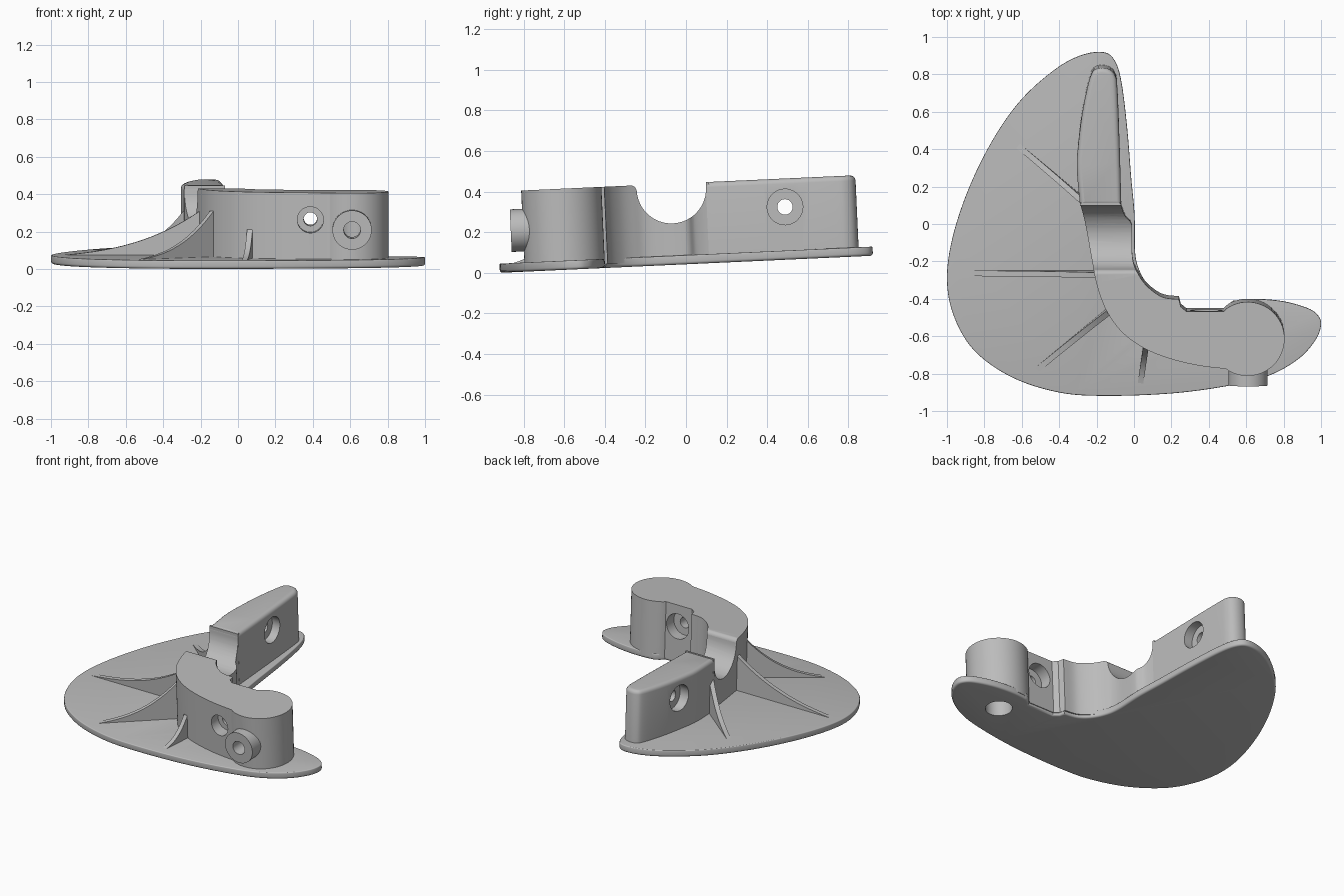
import bpy, bmesh, math
from mathutils import Matrix, Vector

if "Cube" in bpy.data.objects:
    bpy.data.objects.remove(bpy.data.objects["Cube"])

TILT = Matrix.Translation((0, 0, 0.042)) @ Matrix.Rotation(math.radians(2.62), 4, 'X')
TOP, PLATE = 0.40, 0.045
grey = bpy.data.materials.new("grey_plastic")
grey.diffuse_color = (0.5, 0.5, 0.5, 1)
grey.use_nodes = True
grey.node_tree.nodes["Principled BSDF"].inputs["Base Color"].default_value = grey.diffuse_color
parts = []


def spline(pts, closed=False, n=6):
    """Smooth curve through the points."""
    out, c = [], len(pts)
    for i in range(c if closed else c - 1):
        if closed:
            p = [Vector(pts[(i + k) % c]) for k in (-1, 0, 1, 2)]
        else:
            p = [Vector(pts[min(max(i + k, 0), c - 1)]) for k in (-1, 0, 1, 2)]
        for j in range(n):
            t = j / n
            out.append(0.5 * (2 * p[1] + (p[2] - p[0]) * t
                              + (2 * p[0] - 5 * p[1] + 4 * p[2] - p[3]) * t * t
                              + (3 * p[1] - p[0] - 3 * p[2] + p[3]) * t ** 3))
    if not closed:
        out.append(Vector(pts[-1]))
    return out


def arc(cx, cy, r, a0, a1, n=24):
    return [Vector((cx + r * math.cos(math.radians(a0 + (a1 - a0) * i / n)),
                    cy + r * math.sin(math.radians(a0 + (a1 - a0) * i / n)))) for i in range(n + 1)]


def prism(name, outline, lo, hi, place=lambda u, v, w: (u, v, w), part=True, round_top=0, round_bottom=0):
    """Extrude a closed outline from lo to hi, with optional rounded rims."""
    bm = bmesh.new()
    a = [bm.verts.new(place(p[0], p[1], lo)) for p in outline]
    b = [bm.verts.new(place(p[0], p[1], hi)) for p in outline]
    n = len(a)
    bm.faces.new(a[::-1])
    bm.faces.new(b)
    for i in range(n):
        bm.faces.new((a[i], a[(i + 1) % n], b[(i + 1) % n], b[i]))
    bmesh.ops.recalc_face_normals(bm, faces=bm.faces)
    for ring, r in ((b, round_top), (a, round_bottom)):
        if r:
            rim = [bm.edges.get((ring[i], ring[(i + 1) % n])) for i in range(n)]
            bmesh.ops.bevel(bm, geom=rim, offset=r, segments=4, profile=0.5, affect='EDGES')
    me = bpy.data.meshes.new(name)
    bm.to_mesh(me)
    bm.free()
    ob = bpy.data.objects.new(name, me)
    bpy.context.collection.objects.link(ob)
    if part:
        me.materials.append(grey)
        parts.append(ob)
    return ob


def along_x(u, v, w):
    return (w, u, v)


def along_y(u, v, w):
    return (u, w, v)


def circle(cx, cy, r, n=40):
    return arc(cx, cy, r, 0, 360, n)[:-1]


def cut(ob, *cutters):
    """Subtract the cutters and keep the result as the part's mesh."""
    for c in cutters:
        m = ob.modifiers.new("cut", 'BOOLEAN')
        m.operation, m.solver, m.object = 'DIFFERENCE', 'EXACT', c
    dg = bpy.context.evaluated_depsgraph_get()
    me = bpy.data.meshes.new_from_object(ob.evaluated_get(dg))
    ob.modifiers.clear()
    ob.data = me


# Base plate
plate_edge = spline([(0.53, -0.41), (0.65, -0.40), (0.8, -0.413), (0.93, -0.45), (0.985, -0.49), (1.0, -0.54),
                     (0.97, -0.62), (0.88, -0.72), (0.72, -0.81), (0.5, -0.865), (0.2, -0.905), (-0.15, -0.918),
                     (-0.4, -0.9), (-0.65, -0.82), (-0.85, -0.68), (-0.96, -0.5), (-1.0, -0.3), (-0.97, -0.07),
                     (-0.88, 0.2), (-0.75, 0.46), (-0.6, 0.67), (-0.42, 0.83), (-0.28, 0.905), (-0.16, 0.92),
                     (-0.1, 0.87), (-0.065, 0.75), (-0.035, 0.5), (-0.015, 0.25), (0.003, 0.05), (0.006, -0.15),
                     (0.03, -0.25), (0.08, -0.33), (0.15, -0.38), (0.24, -0.395)])
plate_edge += [Vector(p) for p in ((0.25, -0.43), (0.28, -0.455), (0.48, -0.455), (0.5, -0.43))]
plate = prism("base_plate", plate_edge, 0, PLATE, round_top=0.006, round_bottom=0.014)

# Front block with saddle: outer curve, round end, inner curve
outer = spline([(-0.29, 0.13), (-0.262, 0.02), (-0.225, -0.18), (-0.195, -0.32), (-0.145, -0.45), (-0.06, -0.565),
                (0.06, -0.65), (0.2, -0.705), (0.35, -0.74), (0.49, -0.757)])
inner = spline([(0.24, -0.385), (0.15, -0.372), (0.07, -0.315), (0.02, -0.245), (-0.008, -0.17), (-0.01, -0.02),
                (-0.018, 0.02), (-0.045, 0.05), (-0.062, 0.09), (-0.072, 0.13)])
block = prism("front_block", outer + arc(0.607, -0.597, 0.198, -125, 125, 40)
              + [Vector(p) for p in ((0.48, -0.45), (0.28, -0.45), (0.25, -0.425))] + inner, 0.02, TOP)

# Rear block with rounded top
rear_outline = spline([(-0.068, 0.115), (-0.076, 0.4), (-0.088, 0.72), (-0.1, 0.81), (-0.14, 0.848), (-0.2, 0.848),
                       (-0.235, 0.8), (-0.275, 0.62), (-0.3, 0.42), (-0.305, 0.3), (-0.288, 0.115)])
rear = prism("rear_block", rear_outline, 0.02, TOP, round_top=0.026)

# Boss on the round end
boss = prism("boss", circle(0.61, 0.205, 0.105), -0.855, -0.70, along_y)

# Cutters: saddle notch, screw holes with recesses, port and underside bore
notch = [Vector((0.3, 0.6)), Vector((-0.30, 0.6)), Vector((-0.262, TOP + 0.001))]
notch += arc(-0.257, 0.37, 0.031, 80, 0, 6)
notch += arc(-0.055, 0.375, 0.171, 180, 360) + [Vector((0.116, 0.41)), Vector((0.3, 0.41))]


def cutter(name, outline, lo, hi, place):
    ob = prism(name, outline, lo, hi, place, part=False)
    ob.hide_render = True
    return ob


notch_c = cutter("notch_cutter", notch, -0.6, 0.3, along_x)
rear_c = [cutter("rear_hole_cutter", circle(0.50, 0.26, 0.038), -0.6, 0.3, along_x),
          cutter("rear_recess_right", circle(0.50, 0.26, 0.088), -0.14, 0.2, along_x),
          cutter("rear_recess_left", circle(0.50, 0.26, 0.088), -0.5, -0.235, along_x)]
front_c = [cutter("front_hole_cutter", circle(0.387, 0.255, 0.036), -1, 0, along_y),
           cutter("front_recess", circle(0.387, 0.255, 0.07), -1, -0.66, along_y),
           cutter("back_recess", circle(0.387, 0.255, 0.085), -0.53, -0.3, along_y)]
port = cutter("port_cutter", circle(0.61, 0.205, 0.045), -1, -0.6, along_y)
bore = cutter("bore_cutter", circle(0.607, -0.597, 0.085), -0.2, 0.26, lambda u, v, w: (u, v, w))
cut(plate, bore)
cut(block, notch_c, *front_c, port, bore)
cut(rear, *rear_c)
cut(boss, port, bore)


# Curved ribs bracing the wall
def rib(name, foot, root, height):
    f, r = Vector(foot), Vector(root)
    d = (r - f).normalized()
    length = (r - f).length
    side = Vector((-d.y, d.x))
    prof = [(length * t, PLATE + (height - PLATE) * (0.3 * t + 0.7 * t ** 2.6)) for t in (i / 14 for i in range(15))]
    prof += [(length + 0.05, height), (length + 0.05, 0.02), (0, 0.02)]

    def place(u, v, w):
        q = f + d * u + side * w
        return (q.x, q.y, v)
    prism(name, prof, -0.015, 0.015, place)


rib("rib_rear", (-0.62, 0.42), (-0.285, 0.14), 0.26)
rib("rib_side", (-0.93, -0.262), (-0.205, -0.262), 0.28)
rib("rib_corner", (-0.52, -0.78), (-0.14, -0.465), 0.29)
rib("rib_front", (0.035, -0.85), (0.063, -0.655), 0.20)

# Tilt everything and smooth
for ob in list(bpy.data.objects):
    ob.data.transform(TILT)
    ob.select_set(ob in parts)
bpy.context.view_layer.objects.active = parts[0]
bpy.ops.object.shade_smooth_by_angle(angle=math.radians(32))
for ob in bpy.data.objects:
    if ob not in parts:
        ob.hide_set(True)
